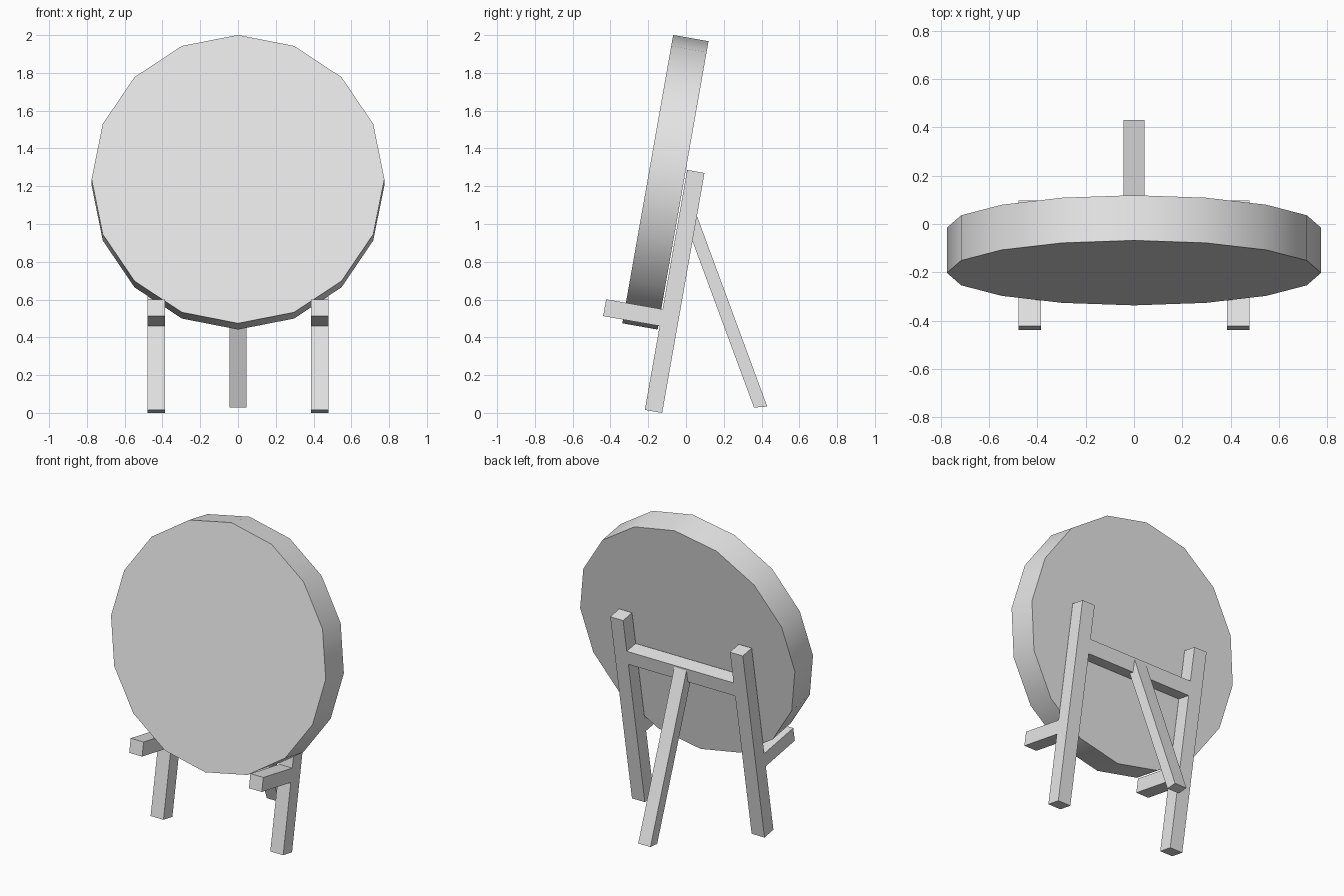
import bpy
import bmesh
import math
from mathutils import Matrix, Vector

if "Cube" in bpy.data.objects:
    bpy.data.objects.remove(bpy.data.objects["Cube"], do_unlink=True)

grey = bpy.data.materials.new("plain grey")
grey.use_nodes = True
colour = (0.8, 0.8, 0.8, 1)
grey.diffuse_color = colour
grey.node_tree.nodes["Principled BSDF"].inputs["Base Color"].default_value = colour

# Everything but the prop leans back by the same angle
LEAN = Matrix.Rotation(math.radians(-10), 4, "X")
ORIGIN = Vector((0, -0.06, 0.643))   # middle of the legs
BAR = 0.093                          # square section of the timber
LEG_X = 0.432


def add_object(name, bm):
    bmesh.ops.recalc_face_normals(bm, faces=bm.faces)
    mesh = bpy.data.meshes.new(name)
    bm.to_mesh(mesh)
    bm.free()
    mesh.materials.append(grey)
    obj = bpy.data.objects.new(name, mesh)
    bpy.context.collection.objects.link(obj)
    return obj


def leaning_box(name, centre, size):
    """Box placed in the leaning frame of the easel."""
    bm = bmesh.new()
    place = Matrix.Translation(ORIGIN) @ LEAN @ Matrix.Translation(centre)
    bmesh.ops.create_cube(bm, size=1, matrix=place @ Matrix.Diagonal((*size, 1)))
    return add_object(name, bm)


# Legs and the pegs that carry the disc
for side, x in (("left", LEG_X), ("right", -LEG_X)):
    leaning_box(side + "_leg", (x, 0, 0), (BAR, BAR, 1.29))
    leaning_box(side + "_peg", (x, -0.19, -0.149), (BAR, 0.32, 0.09))

# Crossbar between the legs
leaning_box("crossbar", (0, 0, 0.38), (2 * LEG_X - BAR, BAR, BAR))

# Rear prop, a slanted profile extruded sideways
bm = bmesh.new()
profile = [(0.36, 0.028), (0.43, 0.034), (0.056, 1.048), (-0.012, 1.035)]
face = bm.faces.new([bm.verts.new((-0.044, y, z)) for y, z in profile])
side = bmesh.ops.extrude_face_region(bm, geom=[face])["geom"]
bmesh.ops.translate(bm, vec=(0.088, 0, 0),
                    verts=[v for v in side if isinstance(v, bmesh.types.BMVert)])
add_object("rear_prop", bm)

# Sixteen-sided disc with a corner at the top
bm = bmesh.new()
bmesh.ops.create_cone(
    bm, cap_ends=True, segments=16, radius1=0.775, radius2=0.775, depth=0.19,
    matrix=Matrix.Translation((0, -0.109, 1.221)) @ LEAN @ Matrix.Rotation(math.pi / 2, 4, "X"))
disc = add_object("disc", bm)
bpy.ops.object.select_all(action="DESELECT")
disc.select_set(True)
bpy.context.view_layer.objects.active = disc
bpy.ops.object.shade_smooth_by_angle(angle=math.radians(30))
